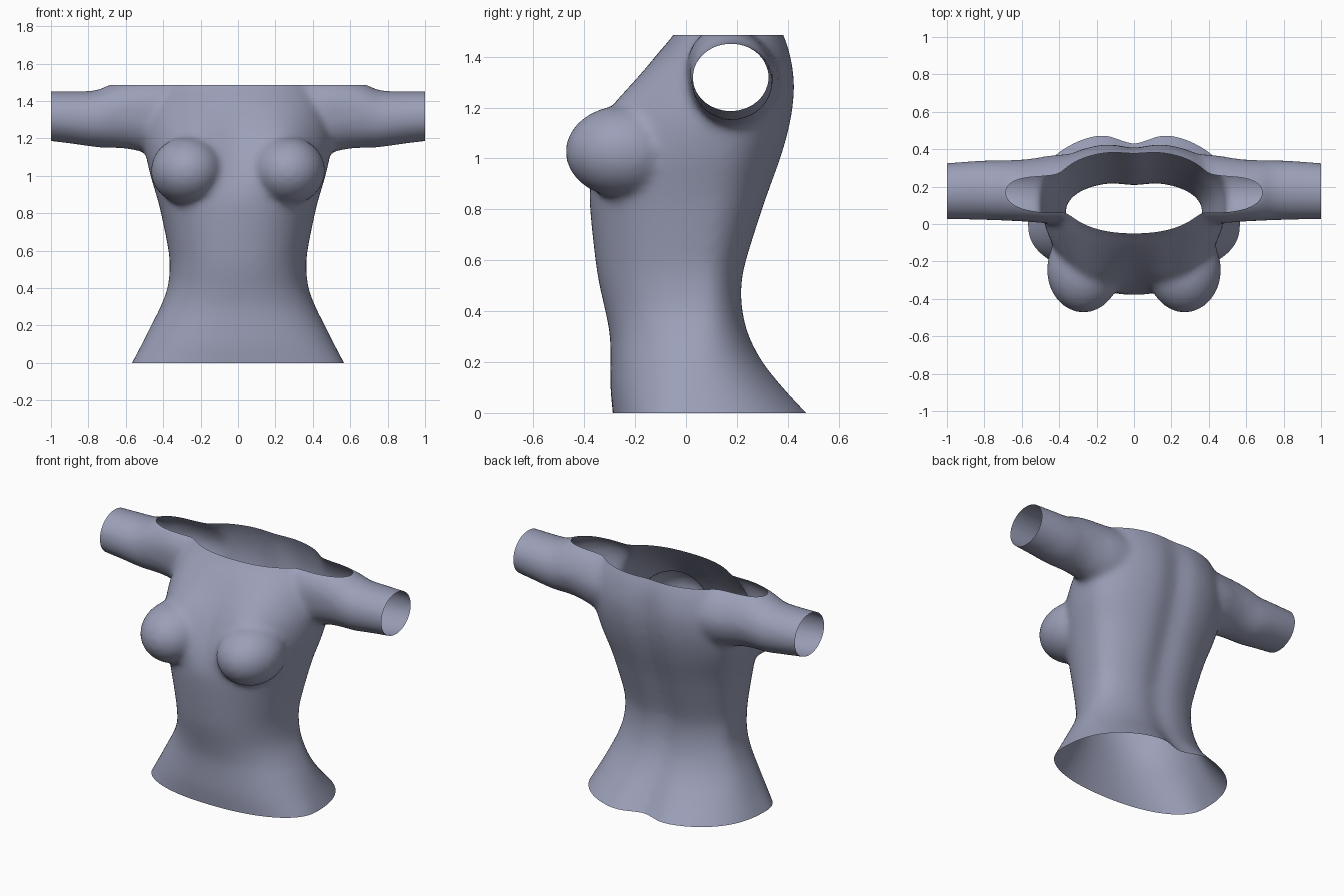
import bpy, bmesh, math
from mathutils import Matrix, Vector

if "Cube" in bpy.data.objects:
    bpy.data.objects.remove(bpy.data.objects["Cube"])

SEG = 64
bm = bmesh.new()


def loft(rings):
    """Closed skin through a list of point rings, capped at both ends."""
    vr = [[bm.verts.new(p) for p in r] for r in rings]
    for a, b in zip(vr, vr[1:]):
        for i in range(len(a)):
            j = (i + 1) % len(a)
            bm.faces.new((a[i], a[j], b[j], b[i]))
    bm.faces.new(vr[0][::-1])
    bm.faces.new(vr[-1])


def spline(keys, steps=4):
    """Smooth in-between values for rows of key numbers."""
    out = []
    for i in range(len(keys) - 1):
        p0, p1 = keys[max(i - 1, 0)], keys[i]
        p2, p3 = keys[i + 1], keys[min(i + 2, len(keys) - 1)]
        for s in range(steps):
            t = s / steps
            out.append([b + 0.5 * t * (c - a + t * (2 * a - 5 * b + 4 * c - d + t * (3 * (b - c) + d - a)))
                        for a, b, c, d in zip(p0, p1, p2, p3)])
    return out + [list(keys[-1])]


def spow(v, e):
    return math.copysign(abs(v) ** e, v)


def torso_ring(z, hw, yf, yc, yb, groove, swell):
    pts = []
    low = min(max((0.25 - z) / 0.25, 0), 1)
    for i in range(SEG):
        a = 2 * math.pi * i / SEG
        x = hw * spow(math.cos(a), 0.9)
        if math.sin(a) > 0:   # back, with the spine groove
            s = math.sin(a) ** (0.9 - 0.1 * low)
            y = yc + (yb - yc) * s - groove * math.exp(-(x / (0.09 + 0.02 * low)) ** 2)
        else:                 # front, with the chest swelling
            s = abs(math.sin(a)) ** 0.9
            y = yc - (yc - yf) * s - swell * s * math.exp(-((abs(x) - 0.27) / 0.17) ** 2)
        pts.append((x, y, z))
    return pts


# Torso: height, half width, front, widest point, back, spine groove, chest swelling
trunk = [
    (-0.10, 0.615, -0.28, -0.02, 0.59, 0.08, 0),
    (0.00, 0.567, -0.288, -0.01, 0.495, 0.07, 0),
    (0.10, 0.515, -0.297, 0.01, 0.398, 0.045, 0),
    (0.20, 0.465, -0.297, 0.03, 0.313, 0.025, 0),
    (0.30, 0.415, -0.299, 0.05, 0.258, 0.02, 0),
    (0.40, 0.378, -0.317, 0.06, 0.232, 0.02, 0),
    (0.50, 0.366, -0.340, 0.06, 0.228, 0.02, 0),
    (0.60, 0.372, -0.356, 0.06, 0.248, 0.025, 0),
    (0.80, 0.412, -0.377, 0.08, 0.312, 0.03, 0),
    (0.90, 0.438, -0.375, 0.09, 0.347, 0.03, 0.01),
    (1.00, 0.468, -0.345, 0.11, 0.382, 0.03, 0.06),
    (1.10, 0.490, -0.300, 0.13, 0.411, 0.03, 0.10),
    (1.20, 0.500, -0.25, 0.15, 0.430, 0.03, 0.09),
    (1.30, 0.490, -0.19, 0.17, 0.436, 0.03, 0.05),
    (1.40, 0.460, -0.12, 0.19, 0.420, 0.02, 0.015),
    (1.485, 0.41, -0.05, 0.20, 0.392, 0.015, 0),
    (1.60, 0.33, 0.03, 0.20, 0.34, 0.015, 0),
]
loft([torso_ring(*k) for k in spline(trunk)])

# Arms: distance out, bottom, top, front, back
arm = [
    (0.25, 1.10, 1.53, 0.02, 0.38),
    (0.42, 1.11, 1.52, 0.005, 0.37),
    (0.52, 1.13, 1.518, 0.01, 0.355),
    (0.60, 1.145, 1.51, 0.015, 0.345),
    (0.68, 1.15, 1.49, 0.018, 0.342),
    (0.76, 1.153, 1.458, 0.02, 0.342),
    (0.88, 1.17, 1.453, 0.023, 0.336),
    (1.00, 1.185, 1.453, 0.025, 0.326),
    (1.10, 1.20, 1.453, 0.025, 0.32),
]
for side in (-1, 1):
    rings = []
    for x, zb, zt, yf, yb in spline(arm):
        lean = 0.03 * min(max((0.8 - x) / 0.3, 0), 1)
        ring = []
        for i in range(SEG):
            c, s = math.cos(2 * math.pi * i / SEG), math.sin(2 * math.pi * i / SEG)
            ring.append((side * x, (yf + yb) / 2 + (yb - yf) / 2 * c - lean * max(s, 0),
                         (zb + zt) / 2 + (zt - zb) / 2 * s))
        rings.append(ring)
    loft(rings)
    # Bust
    m = Matrix.Translation((side * 0.27, -0.245, 1.027)) @ Matrix.Diagonal((0.197, 0.23, 0.182, 1))
    bmesh.ops.create_uvsphere(bm, u_segments=32, v_segments=20, radius=1, matrix=m)
bmesh.ops.recalc_face_normals(bm, faces=bm.faces)

mesh = bpy.data.meshes.new("torso")
bm.to_mesh(mesh)
bm.free()
torso = bpy.data.objects.new("torso", mesh)
bpy.context.collection.objects.link(torso)

# Fuse the parts into one soft skin
remesh = torso.modifiers.new("fuse", 'REMESH')
remesh.mode = 'VOXEL'
remesh.voxel_size = 0.018
soft = torso.modifiers.new("soften", 'SMOOTH')
soft.factor = 0.5
soft.iterations = 12
deps = bpy.context.evaluated_depsgraph_get()
fused = bpy.data.meshes.new_from_object(torso.evaluated_get(deps))
torso.modifiers.clear()

# Cut the hem, neckline and sleeves open
bm = bmesh.new()
bm.from_mesh(fused)
for co, no in (((0, 0, 0), (0, 0, -1)), ((0, 0, 1.485), (0, 0, 1)),
               ((1, 0, 0), (1, 0, 0)), ((-1, 0, 0), (-1, 0, 0))):
    bmesh.ops.bisect_plane(bm, geom=bm.verts[:] + bm.edges[:] + bm.faces[:], dist=1e-5,
                           plane_co=Vector(co), plane_no=Vector(no), clear_outer=True)
for f in bm.faces:
    f.smooth = True
bm.to_mesh(fused)
bm.free()
torso.data = fused

skin = bpy.data.materials.new("blue grey")
skin.diffuse_color = (0.33, 0.35, 0.48, 1)
skin.use_nodes = True
skin.node_tree.nodes["Principled BSDF"].inputs["Base Color"].default_value = skin.diffuse_color
fused.materials.clear()
fused.materials.append(skin)
